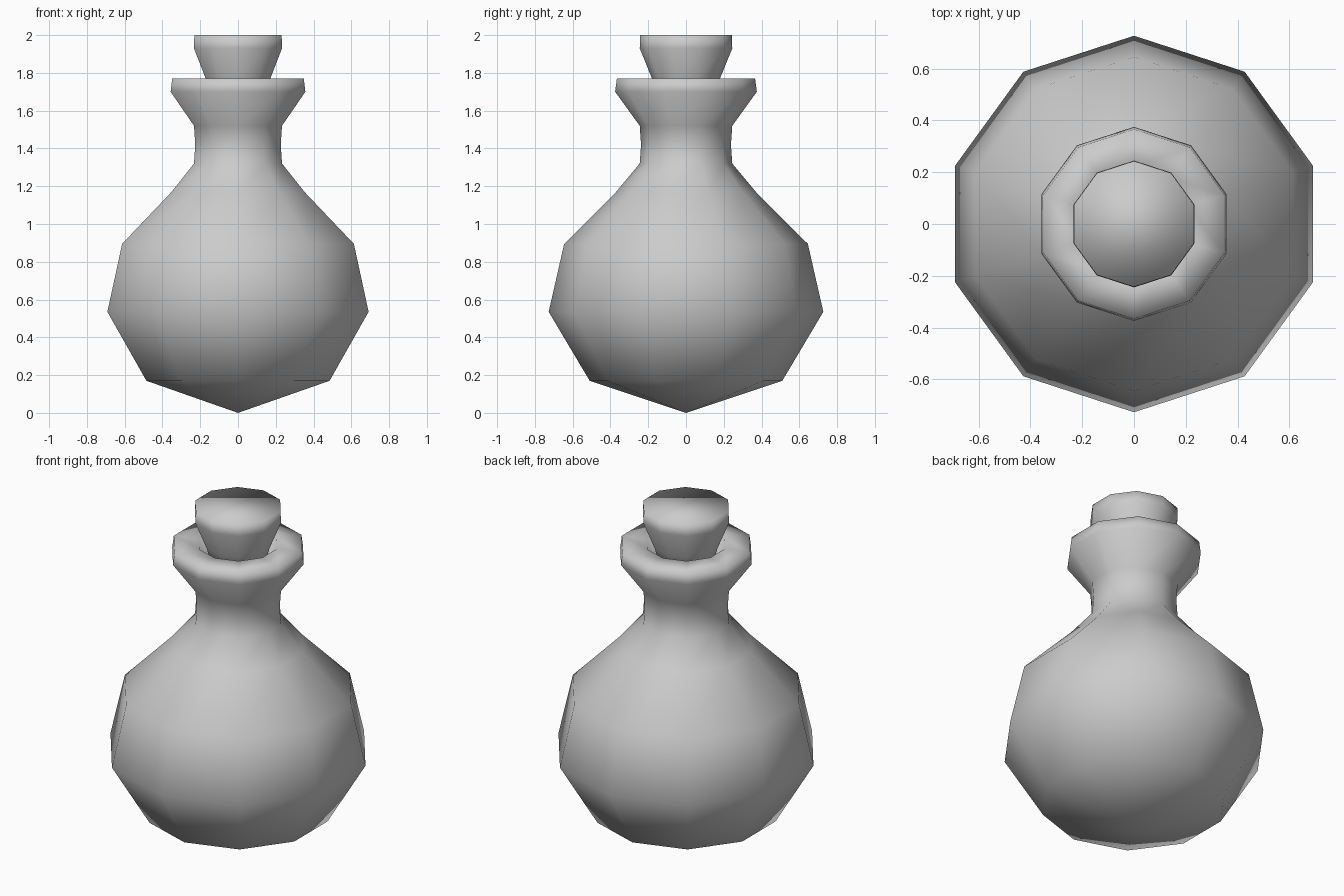
import bpy
import bmesh
from math import pi, sin, cos

if "Cube" in bpy.data.objects:
    bpy.data.objects.remove(bpy.data.objects["Cube"])

SIDES = 10


def lathe(name, profile):
    """Revolve (radius, z) points into a ten-sided smooth solid."""
    bm = bmesh.new()
    rings = []
    for r, z in profile:
        if r == 0:
            rings.append([bm.verts.new((0, 0, z))] * SIDES)
        else:
            angles = [pi / 2 + 2 * pi * i / SIDES for i in range(SIDES)]
            rings.append([bm.verts.new((r * cos(a), r * sin(a), z)) for a in angles])
    for low, high in zip(rings, rings[1:]):
        for i in range(SIDES):
            j = (i + 1) % SIDES
            corners = list(dict.fromkeys((low[i], low[j], high[j], high[i])))
            bm.faces.new(corners)
    # Close open ends
    if profile[0][0] > 0:
        bm.faces.new(rings[0][::-1])
    if profile[-1][0] > 0:
        bm.faces.new(rings[-1])
    bmesh.ops.recalc_face_normals(bm, faces=bm.faces)
    for f in bm.faces:
        f.smooth = True
    mesh = bpy.data.meshes.new(name)
    bm.to_mesh(mesh)
    bm.free()
    obj = bpy.data.objects.new(name, mesh)
    bpy.context.collection.objects.link(obj)
    return obj


# Flask: pointed base, round belly, neck, flared lip and recessed mouth
lathe("flask", [
    (0, 0), (0.51, 0.17), (0.727, 0.535), (0.645, 0.895), (0.37, 1.17),
    (0.245, 1.32), (0.238, 1.42), (0.245, 1.52), (0.375, 1.70),
    (0.366, 1.77), (0.22, 1.77), (0.16, 1.68),
])

# Stopper: tapered plug with a straight upper band
lathe("stopper", [(0.15, 1.66), (0.18, 1.77), (0.245, 1.93), (0.243, 2.0)])
